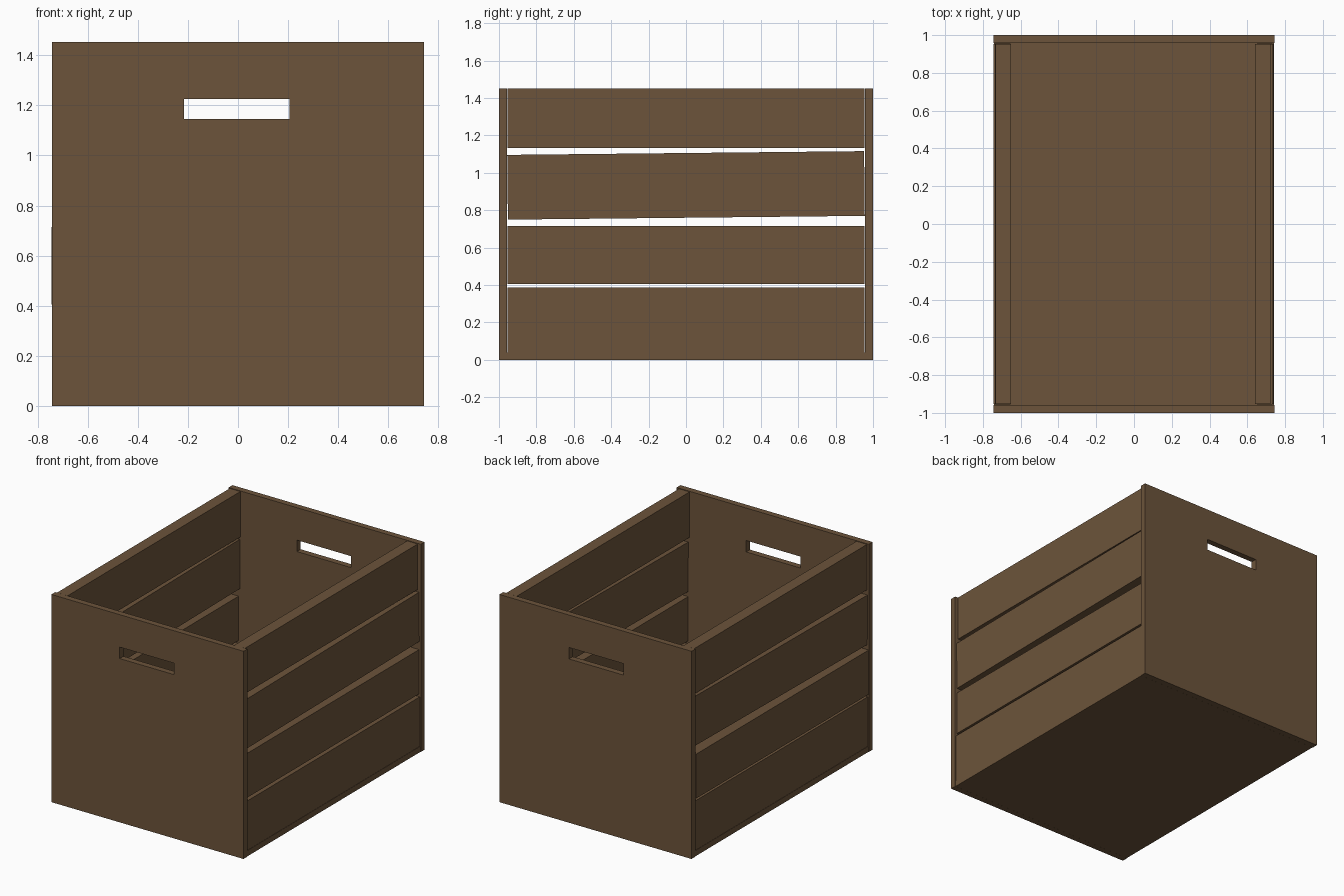
import bpy
import math

if "Cube" in bpy.data.objects:
    bpy.data.objects.remove(bpy.data.objects["Cube"])

wood = bpy.data.materials.new("brown wood")
wood.diffuse_color = (0.15, 0.088, 0.043, 1)
wood.use_nodes = True
wood.node_tree.nodes["Principled BSDF"].inputs["Base Color"].default_value = wood.diffuse_color


def box(name, center, size, rot=(0, 0, 0)):
    bpy.ops.mesh.primitive_cube_add(size=1, location=center)
    ob = bpy.context.object
    ob.name = name
    ob.data.name = name
    ob.scale = size
    bpy.ops.object.transform_apply(location=False, rotation=False, scale=True)
    ob.rotation_euler = rot
    ob.data.materials.append(wood)
    return ob


# Cutter running through both end panels for the hand holes
cutter = box("handle_cutter", (-0.005, 0, 1.185), (0.42, 3, 0.08))

# End panels with hand holes
for name, y in (("front_panel", -0.979), ("back_panel", 0.979)):
    panel = box(name, (0, y, 0.726), (1.486, 0.042, 1.452))
    cut = panel.modifiers.new("hand_hole", 'BOOLEAN')
    cut.operation = 'DIFFERENCE'
    cut.solver = 'EXACT'
    cut.object = cutter
    bpy.context.view_layer.objects.active = panel
    bpy.ops.object.modifier_apply(modifier=cut.name)
cutter.hide_render = True
cutter.hide_set(True)

# Floor board
box("floor", (0, 0, 0.02), (1.48, 1.915, 0.04))

# Side slats: bottom z, top z, tilt, outer x on right, outer x on left
slats = [
    (0.04, 0.386, 0.0, 0.738, 0.738),
    (0.405, 0.715, 0.0, 0.733, 0.745),
    (0.76, 1.106, 0.0105, 0.733, 0.735),
    (1.132, 1.45, 0.0, 0.722, 0.732),
]
thick = 0.082
for i, (z0, z1, tilt, xr, xl) in enumerate(slats):
    for side, s, x in (("right", 1, xr), ("left", -1, xl)):
        box(f"{side}_slat_{i + 1}", (s * (x - thick / 2), 0, (z0 + z1) / 2),
            (thick, 1.908, z1 - z0), (tilt, 0, 0))
